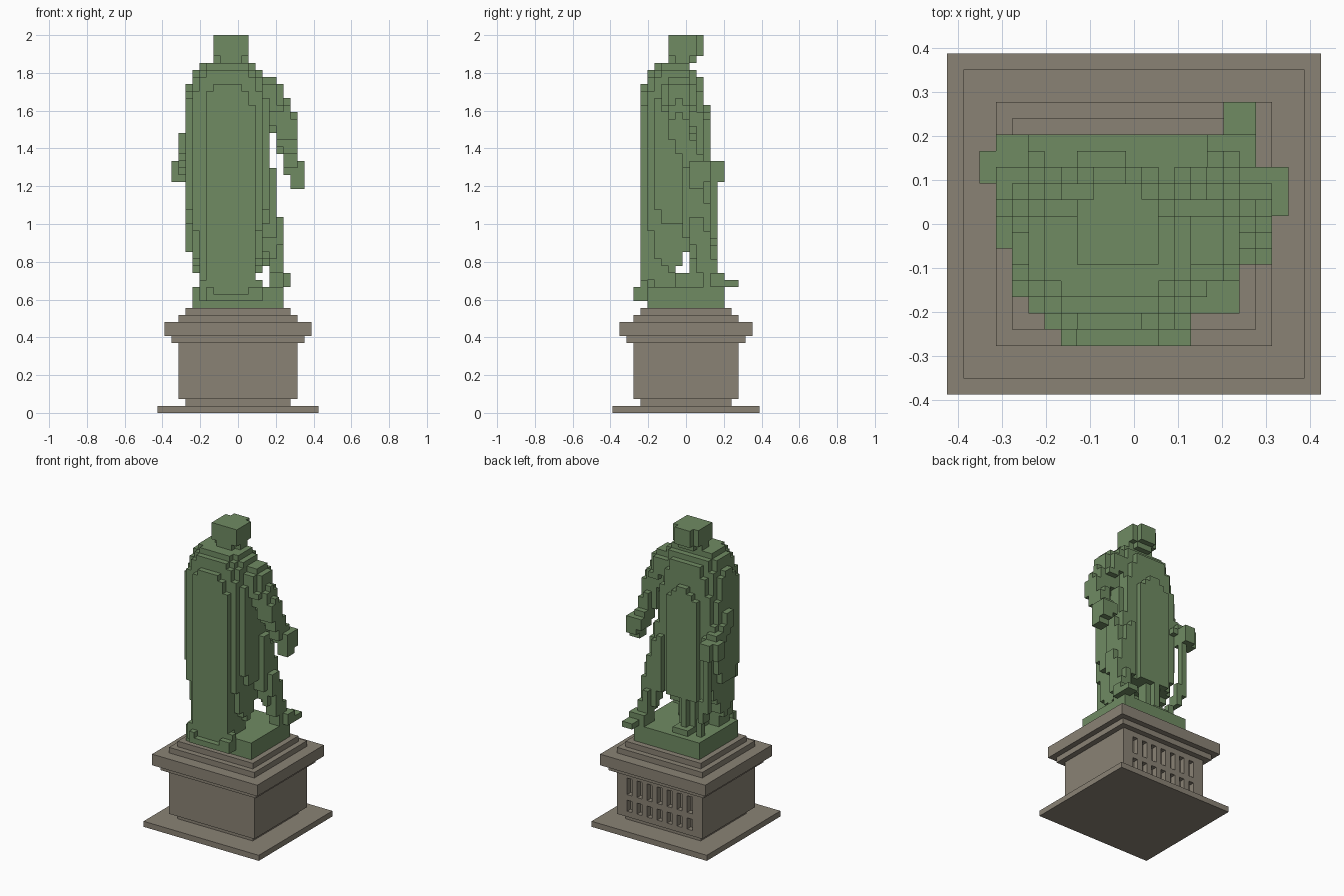
import bpy, bmesh
from mathutils import Vector

old = bpy.data.objects.get("Cube")
if old:
    bpy.data.objects.remove(old, do_unlink=True)

V = 2 / 54  # edge of one block


def material(name, rgb):
    m = bpy.data.materials.new(name)
    m.use_nodes = True
    m.diffuse_color = (*rgb, 1)
    m.node_tree.nodes["Principled BSDF"].inputs["Base Color"].default_value = (*rgb, 1)
    return m


GREEN = material("green patina", (0.162, 0.26, 0.124))
STONE = material("brown stone", (0.255, 0.226, 0.178))


def finish(name, bm, mat):
    bmesh.ops.remove_doubles(bm, verts=bm.verts, dist=V / 100)
    mesh = bpy.data.meshes.new(name)
    bm.to_mesh(mesh)
    bm.free()
    mesh.materials.append(mat)
    bpy.context.collection.objects.link(bpy.data.objects.new(name, mesh))


def slab(name, hx, hy, z0, z1, mat):
    bm = bmesh.new()
    bmesh.ops.create_cube(bm, size=1)
    for v in bm.verts:
        v.co = Vector((v.co.x * 2 * hx, v.co.y * 2 * hy, z0 + (v.co.z + 0.5) * (z1 - z0))) * V
    finish(name, bm, mat)


def box(xs, ys, zs):
    """Blocks filling inclusive index ranges."""
    return {(x, y, z) for x in range(xs[0], xs[1] + 1)
            for y in range(ys[0], ys[1] + 1) for z in range(zs[0], zs[1] + 1)}


def limb(points, radii):
    """Blocks along a tapering path."""
    cells = set()
    for a, b, ra, rb in zip(points, points[1:], radii, radii[1:]):
        a, b = Vector(a), Vector(b)
        d = b - a
        for c in box((-11, 11), (-9, 9), (18, 50)):
            p = Vector(c) + Vector((0, 0, 0.5))
            t = min(1, max(0, (p - a).dot(d) / d.dot(d)))
            if (p - a - d * t).length <= ra + (rb - ra) * t:
                cells.add(c)
    return cells


def skin(name, cells, solid, mat):
    """Mesh the block faces that are not covered by another block."""
    bm = bmesh.new()
    for c in cells:
        mid = Vector(c) + Vector((0, 0, 0.5))
        for axis in range(3):
            for sign in (-1, 1):
                n = [0, 0, 0]
                n[axis] = sign
                if tuple(i + j for i, j in zip(c, n)) in solid:
                    continue
                u, w = Vector(), Vector()
                u[(axis + 1) % 3] = 0.5
                w[(axis + 2) % 3] = 0.5
                m = mid + Vector(n) * 0.5
                ring = [m - u - w, m + u - w, m + u + w, m - u + w]
                if sign < 0:
                    ring.reverse()
                bm.faces.new([bm.verts.new(p * V) for p in ring])
    finish(name, bm, mat)


# Pedestal slabs
slab("ground_slab", 11.5, 10.5, 0, 1, STONE)
slab("pedestal_foot", 7.5, 6.5, 1, 2, STONE)
slab("lower_moulding", 9.5, 8.5, 10, 11, STONE)
slab("cornice", 10.5, 9.5, 11, 13, STONE)
slab("upper_step", 8.5, 7.5, 13, 14, STONE)
slab("top_step", 7.5, 6.5, 14, 15, STONE)
slab("plinth", 6.5, 5.5, 15, 18, GREEN)

# Pedestal shaft with two rows of decorative notches on the rear
shaft = box((-8, 8), (-7, 7), (2, 9))
for x in range(-6, 7, 2):
    shaft -= box((x, x), (7, 7), (6, 8))
    shaft -= box((x, x), (7, 7), (3, 4))
skin("pedestal_shaft", shaft, shaft, STONE)


# Draped body: rounded section that closes over the shoulders
def draped():
    cape, robe = set(), set()
    for c in box((-9, 7), (-8, 5), (18, 49)):
        x, y, z = c
        h = z + 0.5
        start = 33 if y > 0 else 41  # the chest slopes back from lower down
        close = (1 - (max(0, h - start) / (50.5 - start)) ** 3) ** (1 / 3)
        half = min(6, 4.2 + (z - 18) * 0.16) * (close if y <= 0 else close ** 0.5)
        depth = 4.9 * close
        if (abs(x + 1.5) / half) ** 2.7 + (abs(y + 1.5) / depth) ** 2.7 > 1:
            continue
        if y <= -2 or (y == -1 and z >= 21):
            cape.add(c)
        elif y > -1 and z >= 23 + (y > 0):
            robe.add(c)
    return cape, robe


cape, robe = draped()
robe -= box((-9, 7), (1, 5), (49, 49))
cape |= box((-4, 2), (-6, -6), (18, 43)) | box((-3, 1), (-6, -6), (44, 45))
cape |= box((-2, 0), (-6, -6), (46, 46))
# Hem hanging over the plinth edge
cape |= box((-5, 3), (-6, -6), (16, 18)) | box((-4, 3), (-7, -7), (16, 16))
cape |= box((-4, -4), (-7, -7), (17, 17)) | box((2, 3), (-7, -7), (17, 17))

# Head with a wider flat crown, and the neck
head = box((-3, 1), (-2, 2), (51, 53)) | box((-3, 1), (-1, 0), (50, 50))
head |= box((-2, 0), (-2, 1), (50, 50))
head -= box((-3, -3), (2, 2), (51, 53)) | box((1, 1), (2, 2), (51, 53))
neck = box((-2, 0), (-2, 0), (48, 49))

parts = {
    "cape": cape,
    "robe": robe,
    "head": head,
    "neck": neck,
    "left_arm": limb([(4.2, -1, 45.7), (7, -1, 40.5), (7.7, 1.5, 35)], [2.4, 1.75, 1.2]),
    "left_hand": box((7, 9), (1, 3), (34, 35)) | box((8, 9), (1, 3), (33, 33))
    | box((8, 9), (1, 2), (32, 32)),
    "right_arm": limb([(-5, -1, 45.5), (-6.4, -0.4, 37.7), (-7.5, 3.5, 34.5)], [2.3, 2, 1.3]),
    "right_hand": box((-9, -8), (3, 4), (33, 35)) | box((-8, -7), (3, 5), (33, 35)),
    "left_leg": limb([(2.7, 0.5, 35), (4.5, 2, 25), (5.5, 3, 21), (5.5, 3.5, 18)],
                     [2.4, 2, 1.3, 1.1]),
    "left_foot": box((5, 6), (3, 5), (18, 19)) | box((7, 7), (4, 5), (18, 19))
    | box((6, 7), (6, 7), (18, 18)),
    "right_leg": limb([(-2, 1.5, 26), (-2, 2, 18)], [1.8, 1.2]),
    "right_foot": box((-3, -1), (0, 4), (18, 18)) | box((-3, -1), (-2, 1), (18, 19)),
    "cane": limb([(-7, 4, 34), (-7, 4, 26), (-6, 3.6, 22), (-5, 3, 20), (-5, 3, 18)],
                 [0.65, 0.65, 0.7, 0.7, 0.7]),
}
solid = set().union(*parts.values())
used = set()
for name, cells in parts.items():
    skin(name, cells - used, solid, GREEN)
    used |= cells
